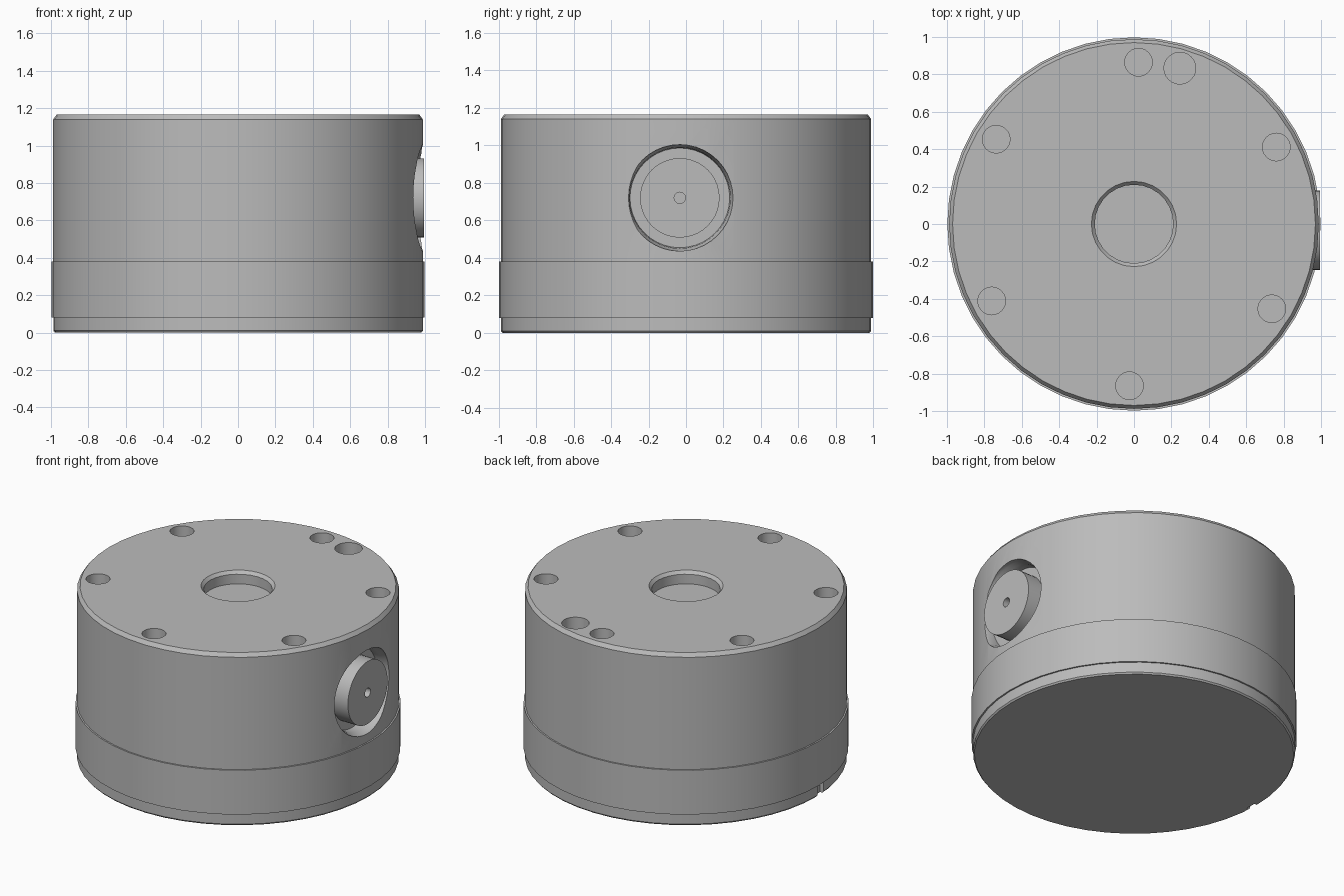
import bpy, bmesh, math
from mathutils import Matrix, Vector

cube = bpy.data.objects.get("Cube")
if cube:
    bpy.data.objects.remove(cube, do_unlink=True)

grey = bpy.data.materials.new("metal_grey")
grey.use_nodes = True
colour = (0.5, 0.5, 0.5, 1)
grey.diffuse_color = colour
grey.node_tree.nodes["Principled BSDF"].inputs["Base Color"].default_value = colour


def lathe(name, profile, sides=48, matrix=Matrix()):
    """Closed solid turned from (radius, height) points, starting and ending on the axis."""
    bm = bmesh.new()
    verts = [bm.verts.new((r, 0, h)) for r, h in profile]
    edges = [bm.edges.new(pair) for pair in zip(verts, verts[1:])]
    bmesh.ops.spin(bm, geom=verts + edges, axis=(0, 0, 1), cent=(0, 0, 0),
                   angle=math.tau, steps=sides, use_merge=True)
    bmesh.ops.remove_doubles(bm, verts=bm.verts, dist=1e-5)
    bmesh.ops.dissolve_limit(bm, angle_limit=0.001, verts=bm.verts, edges=bm.edges)
    bmesh.ops.recalc_face_normals(bm, faces=bm.faces)
    bm.transform(matrix)
    mesh = bpy.data.meshes.new(name)
    bm.to_mesh(mesh)
    bm.free()
    mesh.materials.append(grey)
    obj = bpy.data.objects.new(name, mesh)
    bpy.context.collection.objects.link(obj)
    return obj


def activate(obj):
    bpy.ops.object.select_all(action='DESELECT')
    obj.select_set(True)
    bpy.context.view_layer.objects.active = obj


def cut(target, cutter):
    """Subtract a cutter from the target, then discard the cutter."""
    mod = target.modifiers.new("cut", 'BOOLEAN')
    mod.operation = 'DIFFERENCE'
    mod.solver = 'EXACT'
    mod.object = cutter
    activate(target)
    bpy.ops.object.modifier_apply(modifier=mod.name)
    bpy.data.objects.remove(cutter, do_unlink=True)


TOP = 1.165

# Main housing, middle band and base plate
housing = lathe("housing", [(0, 0.38), (0.988, 0.38), (0.988, 1.14), (0.97, TOP), (0, TOP)])
band = lathe("middle_band", [(0, 0.08), (0.998, 0.08), (0.998, 0.38), (0, 0.38)])
base = lathe("base_plate", [(0, 0), (0.98, 0), (0.988, 0.01), (0.988, 0.08), (0, 0.08)])

# Shallow chamfered recess in the middle of the top
cut(housing, lathe("recess_cutter", [(0, TOP - 0.085), (0.21, TOP - 0.085), (0.21, TOP - 0.02),
                                     (0.228, TOP), (0.228, TOP + 0.1), (0, TOP + 0.1)], 28))

# Six bolt holes on a circle, and one wider hole beside them
holes = []
for i in range(6):
    a = math.radians(88.4 + 60 * i)
    holes.append((0.865 * math.cos(a), 0.865 * math.sin(a), 0.074))
holes.append((0.245, 0.833, 0.085))
for x, y, r in holes:
    cut(housing, lathe("hole_cutter", [(0, TOP - 0.25), (r, TOP - 0.25), (r, TOP + 0.1), (0, TOP + 0.1)],
                       24, Matrix.Translation((x, y, 0))))

# Round side pocket with a flared rim, and the knob inside it
side = Matrix.Translation((0, -0.033, 0.72)) @ Matrix.Rotation(math.pi / 2, 4, 'Y')
cut(housing, lathe("pocket_cutter", [(0, 0.88), (0.266, 0.88), (0.27, 0.93), (0.284, 0.955),
                                     (0.284, 1.1), (0, 1.1)], 40, side))
knob = lathe("side_knob", [(0, 0.87), (0.212, 0.87), (0.212, 0.995), (0.03, 0.995),
                           (0.03, 0.92), (0, 0.92)], 40, side)

# Small locating notch in the base plate
bpy.ops.mesh.primitive_cube_add(size=1, location=(-1, -0.03, 0.03))
notch = bpy.context.object
notch.scale = Vector((0.08, 0.07, 0.12))
cut(base, notch)

for part in (housing, band, base, knob):
    activate(part)
    bpy.ops.object.shade_smooth_by_angle(angle=math.radians(30))
